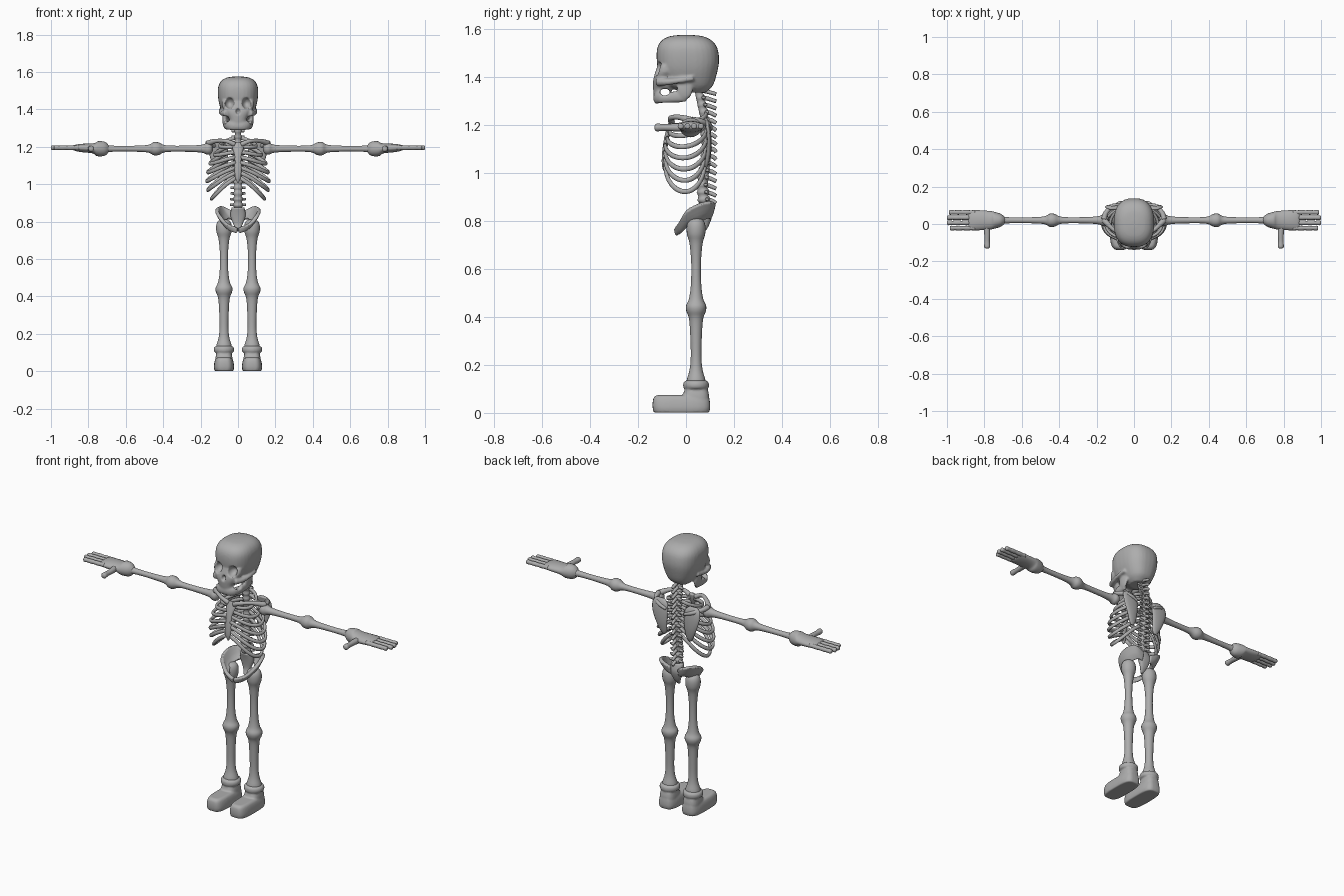
import bpy, bmesh, math
from mathutils import Vector, Matrix

if "Cube" in bpy.data.objects:
    bpy.data.objects.remove(bpy.data.objects["Cube"])

bone = bpy.data.materials.new("bone_grey")
bone.diffuse_color = (0.42, 0.42, 0.42, 1)
bone.use_nodes = True
bone.node_tree.nodes["Principled BSDF"].inputs["Base Color"].default_value = bone.diffuse_color
X, Y, Z = Vector((1, 0, 0)), Vector((0, 1, 0)), Vector((0, 0, 1))


def spline(rows, n):
    """Catmull-Rom resampling of tuples of any width."""
    rows = [Vector(r) for r in rows]
    out = []
    for i in range(len(rows) - 1):
        a, b, c, d = rows[max(i - 1, 0)], rows[i], rows[i + 1], rows[min(i + 2, len(rows) - 1)]
        for k in range(n):
            t = k / n
            out.append(0.5 * (2 * b + (c - a) * t + (2 * a - 5 * b + 4 * c - d) * t * t
                              + (3 * b - a - 3 * c + d) * t ** 3))
    return out + [rows[-1]]


def skin(bm, rings):
    """Join rings of points into a closed shell."""
    vs = [[bm.verts.new(p) for p in r] for r in rings]
    n = len(vs[0])
    faces = [bm.faces.new((a[i], a[(i + 1) % n], b[(i + 1) % n], b[i]))
             for a, b in zip(vs, vs[1:]) for i in range(n)]
    faces += [bm.faces.new(vs[0][::-1]), bm.faces.new(vs[-1])]
    bmesh.ops.recalc_face_normals(bm, faces=faces)


def tube(bm, rows, n=4, ref=Z, sides=12):
    """Smooth tube; rows are x, y, z, half width, half height."""
    pts = spline([r if len(r) == 5 else (*r, r[3]) for r in rows], n)
    rings = []
    for i, p in enumerate(pts):
        c = Vector(p[:3])
        t = Vector(pts[min(i + 1, len(pts) - 1)][:3]) - Vector(pts[max(i - 1, 0)][:3])
        u = t.cross(ref).normalized()
        v = u.cross(t).normalized()
        rings.append([c + u * p[3] * math.cos(a) + v * p[4] * math.sin(a)
                      for a in (2 * math.pi * k / sides for k in range(sides))])
    skin(bm, rings)


def block(bm, rows, n=4, power=2.5, cx=0, sides=32):
    """Stacked rounded sections; rows are z, half width, y front, y back."""
    rings = []
    for z, hx, y0, y1 in spline(rows, n):
        ring = []
        for k in range(sides):
            a = 2 * math.pi * k / sides
            c, s = math.cos(a), math.sin(a)
            ring.append((cx + hx * math.copysign(abs(c) ** (2 / power), c),
                         (y0 + y1) / 2 + (y1 - y0) / 2 * math.copysign(abs(s) ** (2 / power), s), z))
        rings.append(ring)
    skin(bm, rings)


def ball(bm, c, r, rot=Matrix()):
    bmesh.ops.create_uvsphere(bm, u_segments=20, v_segments=12, radius=1,
                              matrix=Matrix.Translation(c) @ rot @ Matrix.Diagonal((*r, 1)))


def finish(name, bm, mirror=False, voxel=0, cutter=None, thick=0, smooth=3):
    me = bpy.data.meshes.new(name)
    for f in bm.faces:
        f.smooth = True
    bm.to_mesh(me)
    bm.free()
    me.materials.append(bone)
    ob = bpy.data.objects.new(name, me)
    bpy.context.collection.objects.link(ob)

    def remesh():
        m = ob.modifiers.new("fuse", 'REMESH')
        m.mode, m.voxel_size, m.use_smooth_shade = 'VOXEL', voxel, True
    if thick:
        m = ob.modifiers.new("thickness", 'SOLIDIFY')
        m.thickness, m.offset = thick, 0
    if voxel:
        remesh()
    if cutter:
        m = ob.modifiers.new("hollows", 'BOOLEAN')
        m.operation, m.object, m.solver = 'DIFFERENCE', cutter, 'EXACT'
        remesh()
    if voxel:
        m = ob.modifiers.new("soften", 'SMOOTH')
        m.factor, m.iterations = 0.5, smooth
    if mirror:
        ob.modifiers.new("other_side", 'MIRROR').use_mirror_merge = False
    return ob


# skull hollows: eyes, nose and the gap behind the teeth
bm = bmesh.new()
for s in (-1, 1):
    ball(bm, (s * .046, -.128, 1.435), (.026, .045, .031))
ball(bm, (0, -.142, 1.39), (.013, .028, .018))
ball(bm, (0, -.088, 1.337), (.2, .021, .015))
cut = finish("skull_cutter", bm)
cut.hide_render = True
cut.hide_viewport = True

# skull: cranium, upper jaw, cheekbones, lower jaw
bm = bmesh.new()
block(bm, [(1.335, .045, -.01, .08), (1.365, .075, -.08, .112), (1.42, .098, -.112, .13),
           (1.47, .107, -.122, .138), (1.52, .106, -.12, .131), (1.552, .09, -.102, .108),
           (1.57, .06, -.068, .07), (1.576, .02, -.02, .02)])
block(bm, [(1.325, .046, -.134, -.06), (1.35, .048, -.137, -.06), (1.385, .066, -.138, -.06),
           (1.42, .086, -.128, -.05), (1.45, .085, -.118, -.05)])
jaw = [(.064, .0, 1.32, .014, .024), (.064, -.05, 1.317, .014, .024),
       (.055, -.1, 1.315, .014, .024), (.03, -.12, 1.313, .014, .025)]
tube(bm, jaw + [(0, -.122, 1.313, .014, .025)] + [(-p[0], *p[1:]) for p in jaw[::-1]])
for s in (-1, 1):
    ball(bm, (s * .072, -.005, 1.35), (.012, .034, .045))
    tube(bm, [(s * .06, -.12, 1.38, .018), (s * .082, -.08, 1.38, .015),
              (s * .093, -.03, 1.385, .011), (s * .092, .03, 1.395, .011)])
finish("skull", bm, voxel=.005, cutter=cut)


# spine with vertebrae bumps and processes
def spine_y(z):
    k = [(1.36, .05), (1.25, .075), (1.1, .087), (.95, .068), (.84, .08)]
    for (a, ya), (b, yb) in zip(k, k[1:]):
        if z >= b:
            return ya + (yb - ya) * (a - z) / (a - b)
    return .08


bm = bmesh.new()
count = 16
step = (1.345 - .86) / count
rows = []
for i in range(count):
    z = 1.345 - i * step
    y, r = spine_y(z), .019 + .009 * i / count
    rows += [(0, y, z, r), (0, y, z - step / 2, r * .75)]
    tube(bm, [(0, y, z, .011), (0, y + .028, z - .004, .009), (0, .126, z - .016, .008)], sides=8)
    tube(bm, [(-r - .014, y + .016, z, .006), (0, y + .01, z, .009), (r + .014, y + .016, z, .006)], sides=8)
tube(bm, rows, n=2, ref=Y)
finish("spine", bm)

# sacrum
bm = bmesh.new()
block(bm, [(.75, .008, .06, .075), (.78, .022, .07, .095), (.83, .04, .065, .11), (.875, .035, .055, .1)])
finish("sacrum", bm)

# ribs
bm = bmesh.new()
widths = (.085, .115, .138, .15, .155, .15, .13)
for i, w in enumerate(widths):
    f = i / 6
    z0, z1, drop = 1.25 - .2 * f, 1.2 - .165 * f, .02 + .1 * f
    front = -.06 - .027 * min(1, f * 2)
    path = []
    for k in range(11):
        t = math.pi * k / 10
        s, c = math.sin(t), math.cos(t)
        y = (.085 if i < 5 else .08) * c if c > 0 else -front * c
        path.append((.012 + w * s ** .8, y, z0 + (z1 - z0) * k / 10 - drop * s, .008, .0105))
    tube(bm, path, n=2, sides=10)
finish("ribs", bm, mirror=True)

# breastbone
bm = bmesh.new()
tube(bm, [(0, -.058, 1.225, .022, .009), (0, -.066, 1.195, .03, .011), (0, -.08, 1.15, .019, .01),
          (0, -.089, 1.09, .021, .01), (0, -.092, 1.04, .016, .009), (0, -.09, 1.01, .005, .005)], ref=Y)
finish("breastbone", bm)

# collarbones
bm = bmesh.new()
tube(bm, [(.018, -.06, 1.212, .014), (.06, -.062, 1.23, .011), (.115, -.025, 1.232, .011),
          (.155, .015, 1.22, .016), (.163, .025, 1.217, .01)])
finish("collarbones", bm, mirror=True)

# shoulder blades with ridge and shoulder point
bm = bmesh.new()
tube(bm, [(.083, .082, 1.025, .01, .006), (.085, .088, 1.05, .024, .009), (.093, .095, 1.1, .038, .01),
          (.102, .095, 1.16, .05, .01), (.105, .088, 1.205, .048, .01), (.105, .08, 1.228, .025, .007)], ref=Y)
tube(bm, [(.06, .1, 1.18, .008), (.11, .098, 1.2, .011), (.15, .06, 1.215, .013), (.16, .025, 1.22, .015)])
finish("shoulder_blades", bm, mirror=True)

# arms
bm = bmesh.new()
arm = ((.135, .012), (.145, .028), (.165, .032), (.19, .022), (.25, .017), (.35, .016), (.395, .02),
       (.425, .034), (.45, .035), (.475, .022), (.52, .017), (.62, .015), (.69, .018), (.72, .03))
tube(bm, [(x, .02, 1.19, r) for x, r in arm], sides=16)
finish("arms", bm, mirror=True)

# hands with four fingers and a thumb
bm = bmesh.new()
tube(bm, [(.69, .02, 1.19, .016, .017), (.712, .02, 1.19, .034, .037), (.75, .02, 1.19, .046, .04),
          (.775, .02, 1.192, .05, .027), (.84, .02, 1.194, .054, .022), (.875, .02, 1.195, .052, .015),
          (.885, .02, 1.195, .046, .008)], sides=20)
for y, tip in ((.062, .99), (.034, 1.0), (.006, 1.0), (-.022, .985)):
    base, rows = .85, []
    for k in range(7):
        rows.append((base + (tip - .006 - base) * k / 6, y, 1.195, .0128 if k % 2 == 0 else .0112))
    tube(bm, rows + [(tip, y, 1.195, .006)], n=2, sides=10)
tube(bm, [(.79, .01, 1.19, .018), (.785, -.05, 1.19, .016), (.785, -.09, 1.19, .014),
          (.785, -.122, 1.19, .016), (.785, -.131, 1.19, .008)])
finish("hands", bm, mirror=True)

# hip wings, a curved sheet between rim and inner edge
rim = [(.025, .11, .855), (.085, .112, .88), (.112, .06, .872), (.107, .0, .84), (.06, -.03, .79), (.002, -.042, .768)]
inner = [(.022, .095, .81), (.05, .088, .815), (.07, .05, .8), (.063, .01, .785), (.038, -.018, .758), (.002, -.036, .745)]
bm = bmesh.new()
grid = []
for a, b in zip(spline(rim, 5), spline(inner, 5)):
    mid = (a + b) / 2 + Vector((0, 0, -.008))
    grid.append([bm.verts.new(p) for p in spline([a, mid, b], 3)])
for a, b in zip(grid, grid[1:]):
    for i in range(len(a) - 1):
        bm.faces.new((a[i], a[i + 1], b[i + 1], b[i]))
bmesh.ops.recalc_face_normals(bm, faces=bm.faces)
finish("hip_wings", bm, mirror=True, voxel=.004, thick=.02, smooth=4)

# legs
bm = bmesh.new()
leg = ((.812, .012), (.803, .03), (.78, .039), (.745, .038), (.705, .027), (.62, .02), (.53, .022), (.475, .03),
       (.447, .042), (.425, .041), (.395, .03), (.34, .025), (.24, .022), (.18, .027), (.13, .04), (.08, .036))
tube(bm, [(.075, .042, z, r * 1.06, r) for z, r in leg], ref=Y, sides=20)
tube(bm, [(.085, .045, .775, .028), (.06, .042, .79, .024), (.055, .04, .795, .015)])
finish("legs", bm, mirror=True)

# feet with heel and ankle ring
bm = bmesh.new()
block(bm, [(.001, .05, -.134, .096), (.02, .054, -.139, .101), (.045, .052, -.139, .1),
           (.065, .046, -.134, .096), (.074, .036, -.122, .088)], cx=.075, power=3.5)
block(bm, [(.01, .045, -.0, .096), (.06, .046, -.015, .097), (.085, .043, -.01, .094), (.105, .038, 0, .088)],
      cx=.075, power=2.8)
block(bm, [(.097, .04, .002, .082), (.104, .052, -.01, .094), (.118, .055, -.012, .096),
           (.13, .05, -.008, .092), (.137, .036, .006, .078)], cx=.075, power=2)
finish("feet", bm, mirror=True, voxel=.005, smooth=2)
